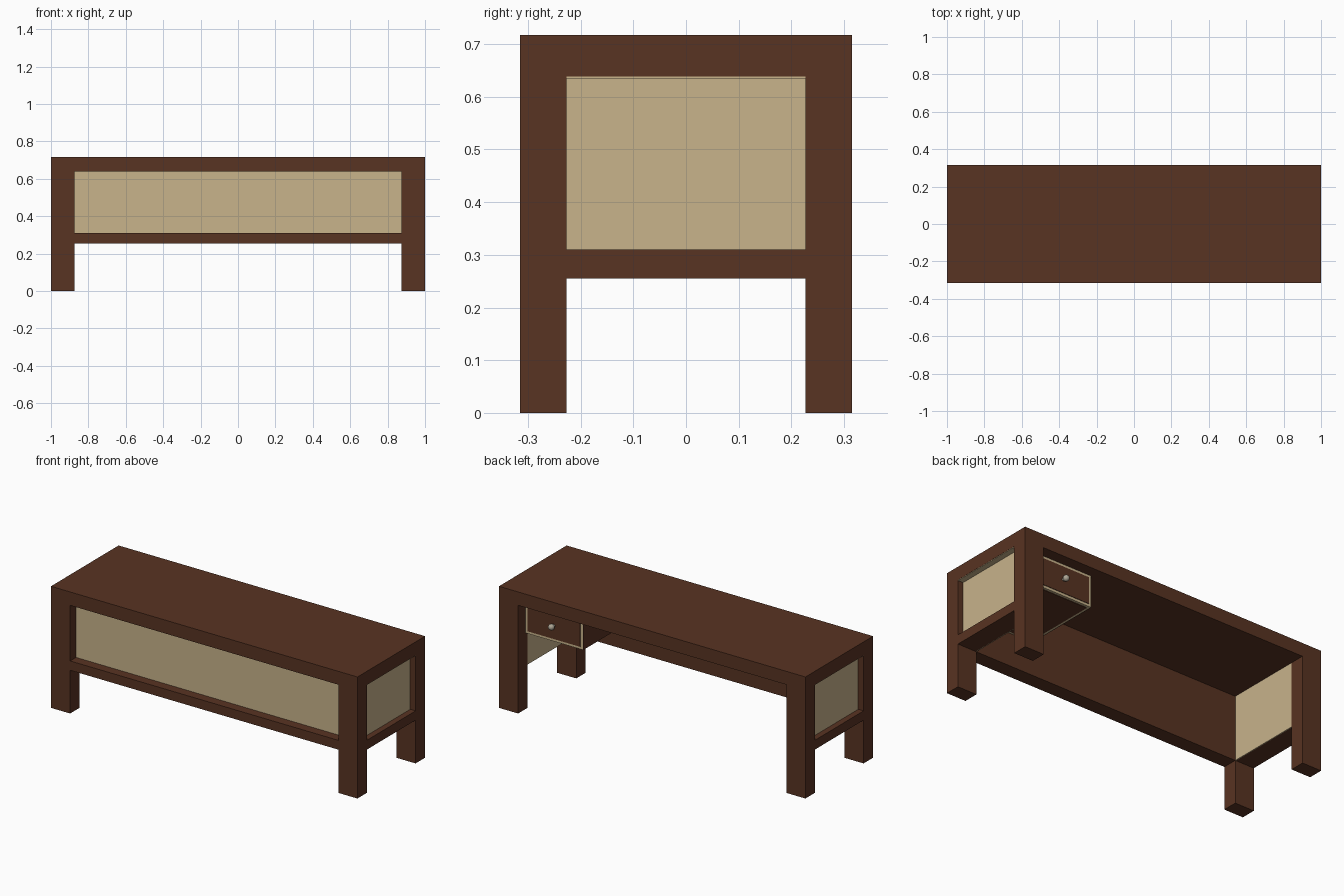
import bpy, bmesh
from mathutils import Matrix

if "Cube" in bpy.data.objects:
    bpy.data.objects.remove(bpy.data.objects["Cube"])


def material(name, rgb):
    m = bpy.data.materials.new(name)
    m.use_nodes = True
    m.diffuse_color = (*rgb, 1)
    m.node_tree.nodes["Principled BSDF"].inputs["Base Color"].default_value = (*rgb, 1)
    return m


BROWN = material("dark brown wood", (0.098, 0.033, 0.016))
CREAM = material("cream panel", (0.578, 0.451, 0.258))
METAL = material("dull metal", (0.42, 0.38, 0.30))


def finish(bm, name, mat):
    mesh = bpy.data.meshes.new(name)
    bm.to_mesh(mesh)
    bm.free()
    mesh.materials.append(mat)
    obj = bpy.data.objects.new(name, mesh)
    bpy.context.collection.objects.link(obj)
    return obj


def box(name, xs, ys, zs, mat):
    """Box spanning the given low and high limits on each axis."""
    bm = bmesh.new()
    bmesh.ops.create_cube(bm, size=1)
    for v in bm.verts:
        v.co = [r[1] if c > 0 else r[0] for c, r in zip(v.co, (xs, ys, zs))]
    return finish(bm, name, mat)


def mirrored(side, a, b):
    return tuple(sorted((side * a, side * b)))


# Main dimensions
HX, HY = 1.0, 0.315            # outer half sizes
IX, IY = 0.875, 0.227          # inner faces of the legs
RAIL, SILL, UNDER, TOP = 0.255, 0.31, 0.638, 0.717

# Desk top and four legs
box("desk_top", (-HX, HX), (-HY, HY), (UNDER, TOP), BROWN)
for sx, xname in ((1, "left"), (-1, "right")):
    for sy, yname in ((-1, "front"), (1, "back")):
        box(f"{yname}_{xname}_leg", mirrored(sx, IX, HX), mirrored(sy, IY, HY),
            (0, UNDER), BROWN)

# Front: rail, recessed cream panel and brown inner lining
box("front_rail", (-IX, IX), (-HY, -IY), (RAIL, SILL), BROWN)
box("front_panel", (-IX, IX), (-HY + 0.055, -IY - 0.008), (SILL, UNDER), CREAM)
box("front_lining", (-IX, IX), (-IY - 0.008, -IY), (SILL, UNDER), BROWN)

# Ends: rail, recessed panel, cream lining and cream strip under the top
for s, side in ((1, "left"), (-1, "right")):
    box(f"{side}_rail", mirrored(s, IX + 0.005, HX), (-IY, IY), (RAIL, SILL), BROWN)
    box(f"{side}_panel", mirrored(s, IX + 0.005, HX - 0.035), (-IY, IY),
        (SILL, UNDER), CREAM)
    box(f"{side}_lining", mirrored(s, IX, IX + 0.005), (-IY, IY), (RAIL, UNDER), CREAM)
    box(f"{side}_reveal", mirrored(s, HX - 0.035, HX - 0.001), (-IY, IY),
        (UNDER - 0.003, UNDER), CREAM)

# Drawer unit hung under the top: cream case with brown skins
X0, Y1, Z0, RIM = 0.5, 0.248, 0.45, 0.015
box("drawer_case", (X0, IX), (-IY, Y1), (Z0, UNDER), CREAM)
box("drawer_front", (X0 + RIM, IX - RIM), (Y1, Y1 + 0.003),
    (Z0 + RIM, UNDER - RIM), BROWN)
box("drawer_case_side", (X0 - 0.003, X0), (-IY, Y1 - 0.004), (Z0, UNDER), BROWN)
box("drawer_case_bottom", (X0 + RIM, IX - RIM), (-IY + RIM, Y1 - RIM),
    (Z0 - 0.003, Z0), BROWN)

# Round knob on a short stem
centre = ((X0 + IX) / 2, Y1, (Z0 + UNDER) / 2)
bm = bmesh.new()
bmesh.ops.create_uvsphere(
    bm, u_segments=16, v_segments=10, radius=0.018,
    matrix=Matrix.Translation((centre[0], Y1 + 0.025, centre[2])))
bmesh.ops.create_cone(
    bm, cap_ends=True, segments=16, radius1=0.009, radius2=0.009, depth=0.025,
    matrix=Matrix.Translation((centre[0], Y1 + 0.0125, centre[2]))
    @ Matrix.Rotation(1.5708, 4, 'X'))
knob = finish(bm, "drawer_knob", METAL)
bpy.context.view_layer.objects.active = knob
knob.select_set(True)
bpy.ops.object.shade_smooth_by_angle()
